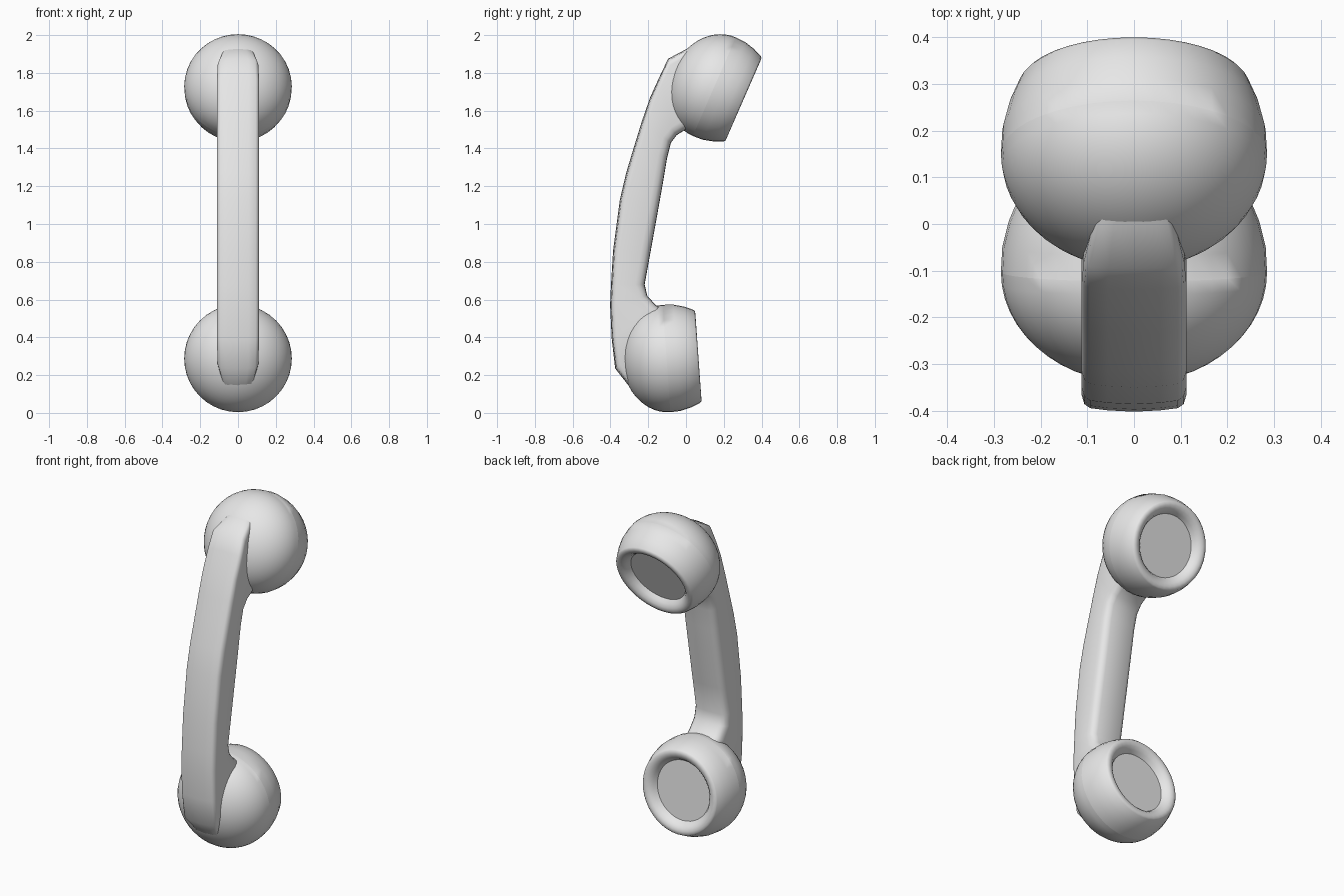
import bpy, bmesh, math
from mathutils import Vector, Matrix

cube = bpy.data.objects.get("Cube")
if cube:
    bpy.data.objects.remove(cube, do_unlink=True)

grey = bpy.data.materials.new("plain grey")
grey.use_nodes = True
colour = (0.8, 0.8, 0.8, 1)
grey.diffuse_color = colour
grey.node_tree.nodes["Principled BSDF"].inputs["Base Color"].default_value = colour


def finish(name, bm, angle):
    bmesh.ops.recalc_face_normals(bm, faces=bm.faces)
    mesh = bpy.data.meshes.new(name)
    bm.to_mesh(mesh)
    bm.free()
    mesh.materials.append(grey)
    obj = bpy.data.objects.new(name, mesh)
    bpy.context.collection.objects.link(obj)
    bpy.ops.object.select_all(action='DESELECT')
    obj.select_set(True)
    bpy.context.view_layer.objects.active = obj
    bpy.ops.object.shade_smooth_by_angle(angle=math.radians(angle))
    return obj


def skin(bm, rings):
    # Joins matching closed rings and caps both ends
    loops = [[bm.verts.new(p) for p in ring] for ring in rings]
    for a, b in zip(loops, loops[1:]):
        for i in range(len(a)):
            j = (i + 1) % len(a)
            bm.faces.new((a[i], a[j], b[j], b[i]))
    bm.faces.new(loops[0])
    bm.faces.new(loops[-1])


# Domed cups: a flattened dome, a tapering wall, a rounded lip and a sunk disc
RADIUS, DEPTH, SIDES = 0.285, 0.237, 40
dome = [(RADIUS * math.sin(a), -DEPTH * math.cos(a))
        for a in (math.radians(d) for d in range(6, 91, 7))]
rim = [(RADIUS, 0), (0.282, 0.055), (0.268, 0.11), (0.247, 0.16), (0.239, 0.168),
       (0.222, 0.169), (0.205, 0.163), (0.188, 0.147), (0.175, 0.125)]


def cup(name, y, z, tilt):
    bm = bmesh.new()
    rings = []
    for r, along in dome + rim:
        rings.append([(r * math.cos(t), along, r * math.sin(t))
                      for t in (math.tau * i / SIDES for i in range(SIDES))])
    skin(bm, rings)
    bm.transform(Matrix.Translation((0, y, z)) @ Matrix.Rotation(tilt, 4, 'X'))
    return finish(name, bm, 42)


cup("earpiece_cup", 0.15, 1.727, math.atan2(-0.401, 0.916))
cup("mouthpiece_cup", -0.103, 0.288, math.atan2(0.071, 0.997))

# Curved handle: outer point (y, z), inner point (y, z), half width
stations = [
    (0.10, 1.968, 0.20, 1.62, 0.05),
    (0.00, 1.925, 0.10, 1.56, 0.085),
    (-0.095, 1.875, 0.03, 1.51, 0.108),
    (-0.14, 1.78, -0.01, 1.495, 0.112),
    (-0.19, 1.67, -0.05, 1.47, 0.112),
    (-0.235, 1.54, -0.08, 1.43, 0.112),
    (-0.275, 1.41, -0.10, 1.35, 0.112),
    (-0.317, 1.27, -0.12, 1.23, 0.112),
    (-0.35, 1.13, -0.143, 1.10, 0.112),
    (-0.386, 0.86, -0.188, 0.85, 0.112),
    (-0.397, 0.68, -0.219, 0.68, 0.112),
    (-0.402, 0.57, -0.205, 0.62, 0.112),
    (-0.393, 0.39, -0.16, 0.57, 0.112),
    (-0.375, 0.235, -0.05, 0.50, 0.108),
    (-0.26, 0.088, -0.03, 0.30, 0.065),
    (-0.16, 0.05, -0.03, 0.20, 0.03),
]
# Half of the cross-section: (share of half width, distance in from outer face)
half = [(0.5, 0.003), (0.84, 0.008), (0.95, 0.017), (1.0, 0.036)]
inner_half = [(1.0, 0.05), (0.95, 0.027), (0.84, 0.011), (0.66, 0.002)]
rings = []
for oy, oz, iy, iz, w in stations:
    outer, inner = Vector((0, oy, oz)), Vector((0, iy, iz))
    into = (inner - outer).normalized()
    right = [Vector((w * s, 0, 0)) + outer + into * d for s, d in half]
    right += [Vector((w * s, 0, 0)) + inner - into * d for s, d in inner_half]
    left = [Vector((-p.x, p.y, p.z)) for p in reversed(right)]
    rings.append([outer] + right + [inner] + left)
bm = bmesh.new()
skin(bm, rings)
finish("handle", bm, 50)
